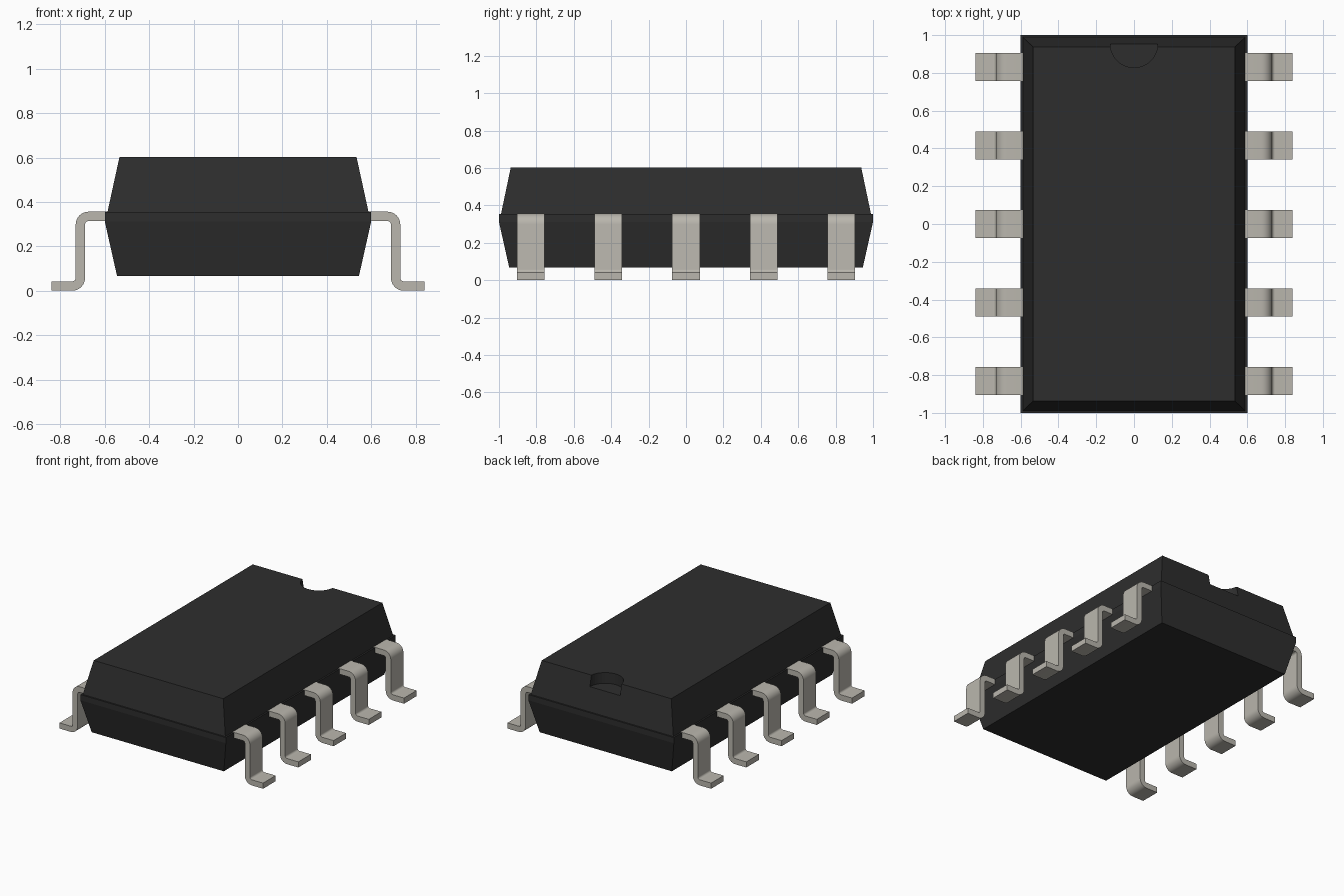
import bpy, bmesh
from math import sin, cos, pi, radians

default = bpy.data.objects.get("Cube")
if default:
    bpy.data.objects.remove(default, do_unlink=True)


def material(name, colour):
    mat = bpy.data.materials.new(name)
    mat.use_nodes = True
    mat.diffuse_color = colour
    mat.node_tree.nodes["Principled BSDF"].inputs["Base Color"].default_value = colour
    return mat


black = material("black plastic", (0.027, 0.027, 0.027, 1))
metal = material("tinned metal", (0.49, 0.47, 0.42, 1))


def to_object(name, bm, mat):
    bmesh.ops.recalc_face_normals(bm, faces=bm.faces[:])
    mesh = bpy.data.meshes.new(name)
    bm.to_mesh(mesh)
    bm.free()
    obj = bpy.data.objects.new(name, mesh)
    bpy.context.collection.objects.link(obj)
    mesh.materials.append(mat)
    return obj


def activate(obj):
    bpy.ops.object.select_all(action='DESELECT')
    obj.select_set(True)
    bpy.context.view_layer.objects.active = obj


# Package body: stacked rectangles (half width, half length, height)
levels = [(0.545, 0.945, 0.067), (0.6, 1.0, 0.312), (0.6, 1.0, 0.354),
          (0.588, 0.989, 0.354), (0.534, 0.937, 0.602)]
corners = [(-1, -1), (1, -1), (1, 1), (-1, 1)]
bm = bmesh.new()
rings = [[bm.verts.new((sx * w, sy * l, z)) for sx, sy in corners]
         for w, l, z in levels]
bm.faces.new(rings[0])
bm.faces.new(rings[-1])
for low, high in zip(rings, rings[1:]):
    for i in range(4):
        j = (i + 1) % 4
        bm.faces.new((low[i], low[j], high[j], high[i]))
body = to_object("package_body", bm, black)

# Orientation notch at the back edge
bm = bmesh.new()
bmesh.ops.create_cone(bm, cap_ends=True, segments=48, radius1=0.125,
                      radius2=0.125, depth=0.2)
bmesh.ops.translate(bm, verts=bm.verts[:], vec=(0, 0.953, 0.622))
cutter = to_object("notch_cutter", bm, black)
cutter.hide_render = True
cut = body.modifiers.new("notch", 'BOOLEAN')
cut.operation = 'DIFFERENCE'
cut.solver = 'EXACT'
cut.object = cutter
activate(body)
bpy.ops.object.modifier_apply(modifier=cut.name)
bpy.data.objects.remove(cutter, do_unlink=True)

# Gull-wing lead: centre line as (x, z, normal x, normal z)
LEG_X, TOP_Z, FOOT_Z, BEND, HALF = 0.71, 0.335, 0.021, 0.037, 0.021
STEPS = 8
path = [(0.587, TOP_Z, 0, 1)]
for i in range(STEPS + 1):
    a = pi / 2 * (1 - i / STEPS)
    path.append((LEG_X - BEND + BEND * cos(a), TOP_Z - BEND + BEND * sin(a),
                 cos(a), sin(a)))
for i in range(STEPS + 1):
    a = pi + pi / 2 * i / STEPS
    path.append((LEG_X + BEND + BEND * cos(a), FOOT_Z + BEND + BEND * sin(a),
                 -cos(a), -sin(a)))
path.append((0.84, FOOT_Z, 0, 1))


def lead(name, side, y, half_width=0.074):
    bm = bmesh.new()
    sections = []
    for x, z, nx, nz in path:
        sections.append([bm.verts.new((side * (x + s * HALF * nx), y + t * half_width,
                                       z + s * HALF * nz)) for s, t in corners])
    bm.faces.new(sections[0])
    bm.faces.new(sections[-1])
    for a, b in zip(sections, sections[1:]):
        for i in range(4):
            j = (i + 1) % 4
            bm.faces.new((a[i], a[j], b[j], b[i]))
    obj = to_object(name, bm, metal)
    activate(obj)
    bpy.ops.object.shade_smooth_by_angle(angle=radians(30))


# Five leads on each long side
for side, label in ((1, "left"), (-1, "right")):
    for i in range(5):
        lead(f"{label}_lead_{i + 1}", side, (i - 2) * 0.415)
